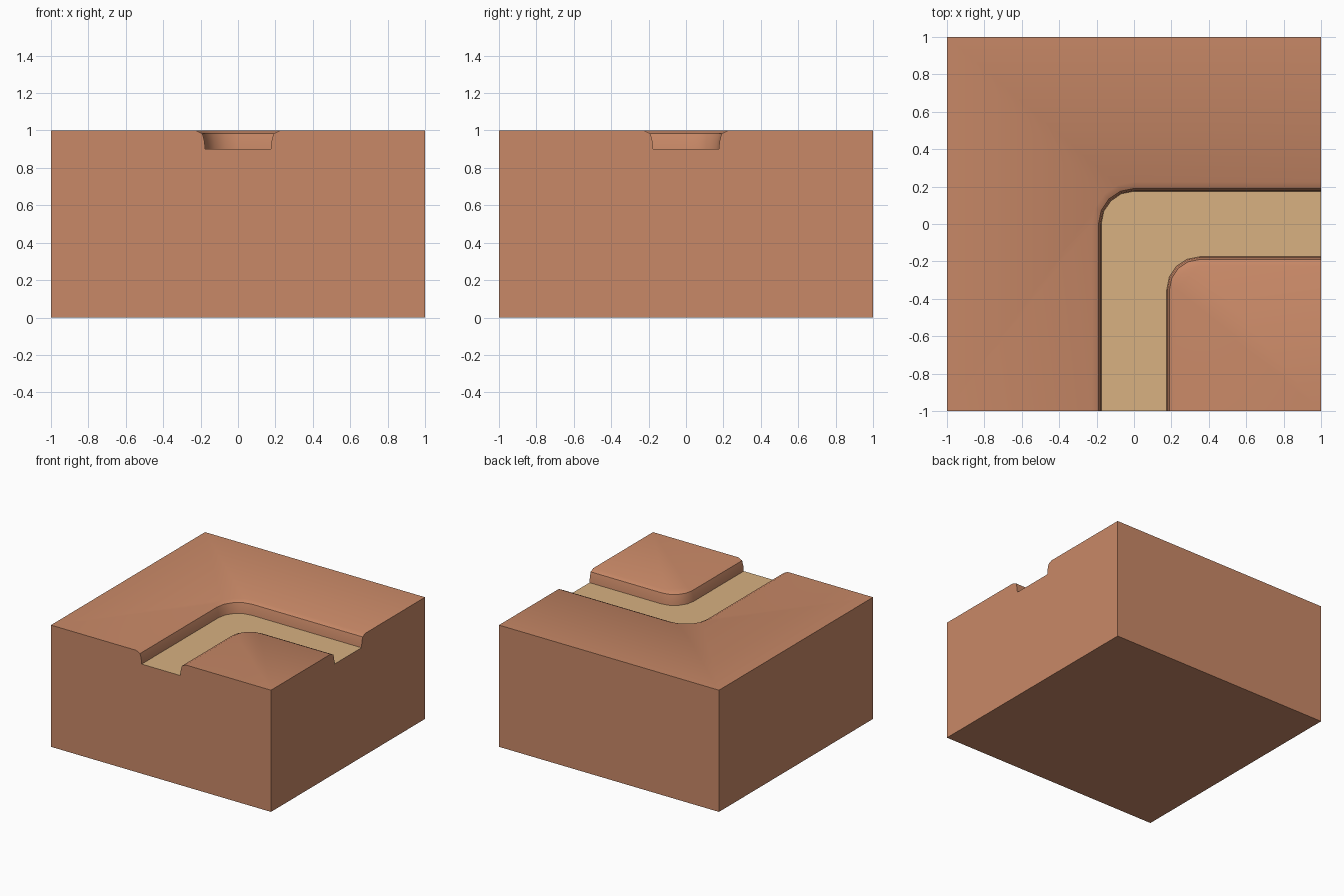
import bpy, bmesh, math

if "Cube" in bpy.data.objects:
    bpy.data.objects.remove(bpy.data.objects["Cube"])

# half width of the channel and height, from floor up to the rounded lip
PROFILE = [(0.175, 0.90), (0.18, 0.945), (0.19, 0.983), (0.225, 1.0)]
BEND = 0.35
SEGMENTS = 4


def material(name, color):
    m = bpy.data.materials.new(name)
    m.diffuse_color = color
    m.use_nodes = True
    m.node_tree.nodes["Principled BSDF"].inputs["Base Color"].default_value = m.diffuse_color
    return m


bm = bmesh.new()


def rail(c, r, z):
    """One edge of the channel: front edge, rounded corner, right edge."""
    pts = [(c - r, -1)]
    for i in range(SEGMENTS + 1):
        a = math.pi - math.pi / 2 * i / SEGMENTS
        pts.append((c + r * math.cos(a), -c + r * math.sin(a)))
    pts.append((1, -c + r))
    return [bm.verts.new((x, y, z)) for x, y in pts]


outer = [rail(0, w, z) for w, z in PROFILE]
inner = [rail(BEND, BEND - w, z) for w, z in PROFILE]

# channel walls
for rails in (outer, inner):
    for lo, hi in zip(rails, rails[1:]):
        for i in range(len(lo) - 1):
            bm.faces.new((lo[i], lo[i + 1], hi[i + 1], hi[i]))

# channel floor
for i in range(len(outer[0]) - 1):
    f = bm.faces.new((outer[0][i], inner[0][i], inner[0][i + 1], outer[0][i + 1]))
    f.material_index = 1

# block corners: front left, front right, back right, back left
corners = [(-1, -1), (1, -1), (1, 1), (-1, 1)]
b = [bm.verts.new((x, y, 0)) for x, y in corners]
t = [bm.verts.new((x, y, 1)) for x, y in corners]

# upper ground: large L and small inside corner
mid = len(outer[-1]) // 2
bm.faces.new(outer[-1][:mid + 1] + [t[3], t[0]])
bm.faces.new(outer[-1][mid:] + [t[2], t[3]])
bm.faces.new(inner[-1] + [t[1]])

# bottom, plain sides and the two notched sides
bm.faces.new(b)
bm.faces.new((b[2], b[3], t[3], t[2]))
bm.faces.new((b[3], b[0], t[0], t[3]))
for end, a, d, near, far in ((0, 0, 1, outer, inner), (-1, 1, 2, inner, outer)):
    notch = [r[end] for r in reversed(near)] + [r[end] for r in far]
    bm.faces.new([b[d], b[a], t[a]] + notch + [t[d]])

bmesh.ops.recalc_face_normals(bm, faces=bm.faces)
mesh = bpy.data.meshes.new("path_corner_block")
bm.to_mesh(mesh)
bm.free()
tile = bpy.data.objects.new("path_corner_block", mesh)
bpy.context.collection.objects.link(tile)
mesh.materials.append(material("earth", (0.584, 0.25, 0.136, 1)))
mesh.materials.append(material("sand_path", (0.686, 0.44, 0.22, 1)))

# smooth walls and lip, sharp lip line and block edges
bpy.context.view_layer.objects.active = tile
tile.select_set(True)
bpy.ops.object.shade_smooth_by_angle(angle=math.radians(35))
